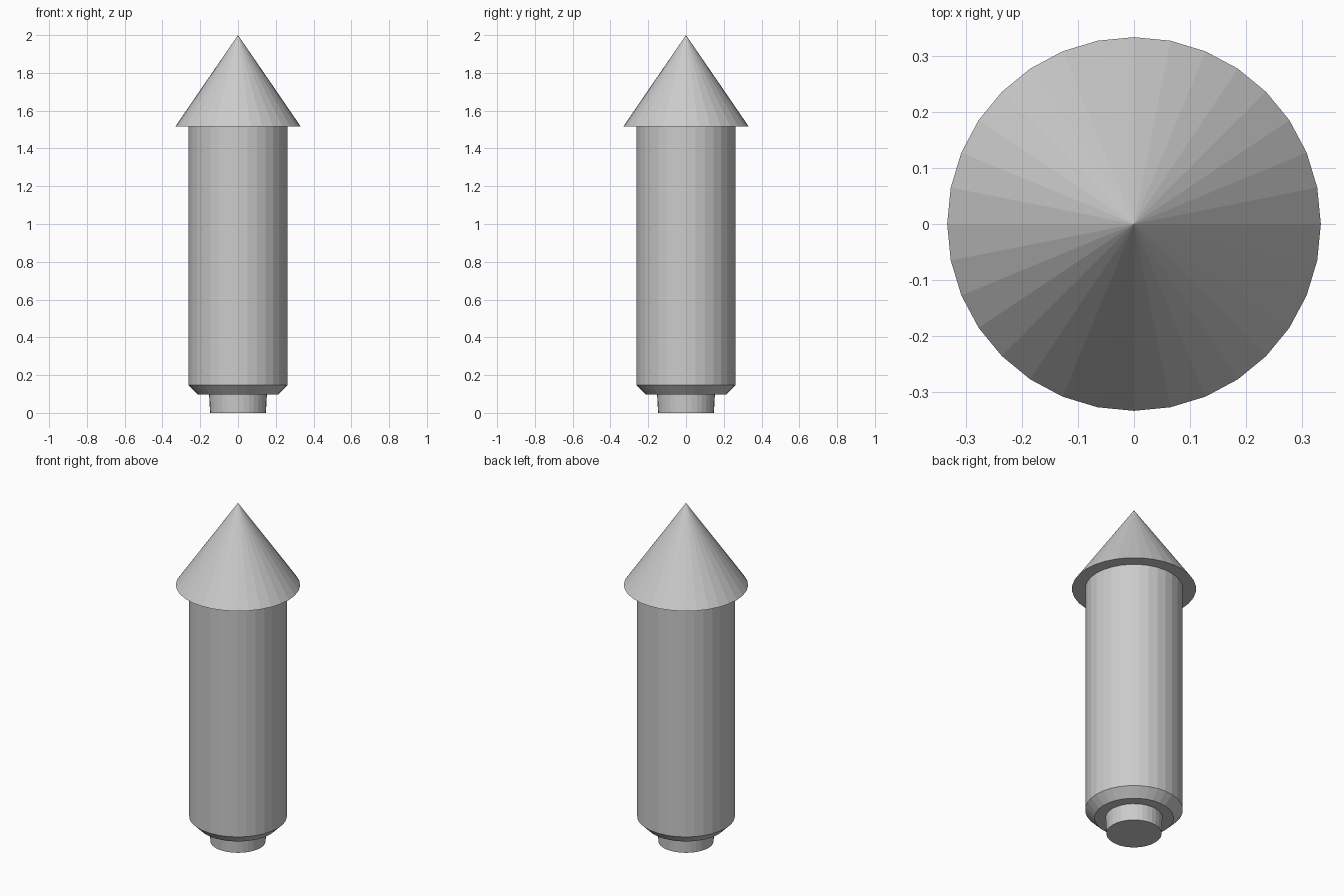
import bpy

if "Cube" in bpy.data.objects:
    bpy.data.objects.remove(bpy.data.objects["Cube"])

SIDES = 32


def frustum(name, r_bottom, r_top, z_bottom, z_top):
    """Closed, flat-shaded round section between two heights."""
    bpy.ops.mesh.primitive_cone_add(
        vertices=SIDES, radius1=r_bottom, radius2=r_top,
        depth=z_top - z_bottom, location=(0, 0, (z_bottom + z_top) / 2))
    obj = bpy.context.object
    obj.name = name
    return obj


# Nozzle that the rocket stands on
frustum("nozzle", 0.148, 0.153, 0.0, 0.097)

# Body tube with a chamfered lower rim
body = frustum("body", 0.262, 0.262, 0.097, 1.515)
bottom = min(v.co.z for v in body.data.vertices)
rim = [e for e in body.data.edges
       if all(body.data.vertices[i].co.z < bottom + 0.001 for i in e.vertices)]
weights = body.data.attributes.new("bevel_weight_edge", 'FLOAT', 'EDGE')
for e in rim:
    weights.data[e.index].value = 1.0
chamfer = body.modifiers.new("chamfer", 'BEVEL')
chamfer.limit_method = 'WEIGHT'
chamfer.offset_type = 'OFFSET'
chamfer.width = 0.05
chamfer.segments = 1

# Pointed cap overhanging the body
frustum("nose_cone", 0.333, 0.0, 1.515, 2.0)
